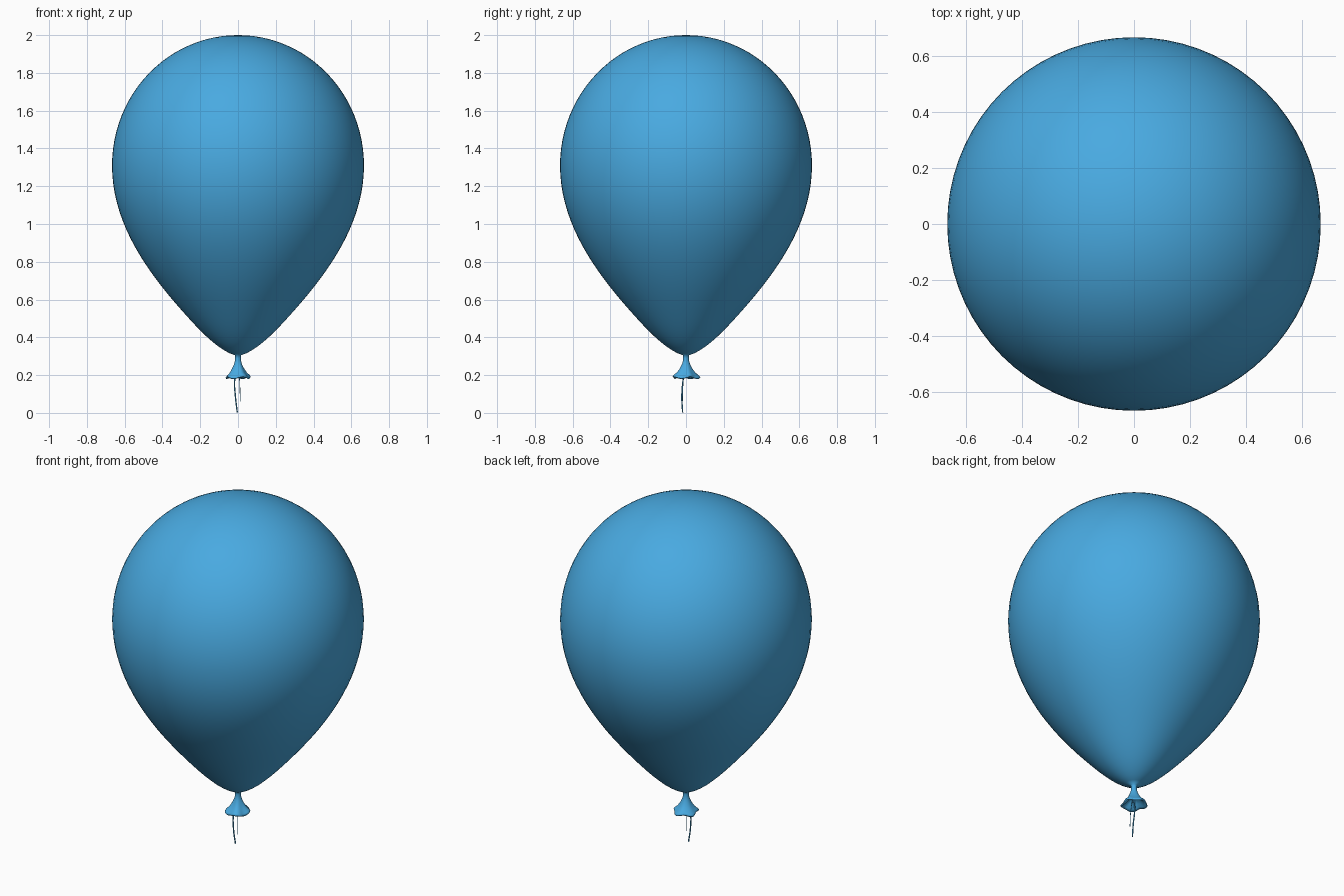
import bpy, bmesh, math
from mathutils import Vector
from mathutils.geometry import interpolate_bezier

if "Cube" in bpy.data.objects:
    bpy.data.objects.remove(bpy.data.objects["Cube"])

blue = bpy.data.materials.new("balloon blue")
blue.diffuse_color = (0.066, 0.40, 0.75, 1)
blue.use_nodes = True
blue.node_tree.nodes["Principled BSDF"].inputs["Base Color"].default_value = blue.diffuse_color


def revolve(name, profile, sides, wave=None):
    """Spin (radius, z) points round z; radius 0 gives a pole. wave(angle, i) -> (radius factor, dz)."""
    bm = bmesh.new()
    rings = []
    for i, (r, z) in enumerate(profile):
        if r == 0:
            rings.append([bm.verts.new((0, 0, z))] * sides)
            continue
        ring = []
        for k in range(sides):
            a = 2 * math.pi * k / sides
            f, dz = wave(a, i) if wave else (1, 0)
            ring.append(bm.verts.new((r * f * math.cos(a), r * f * math.sin(a), z + dz)))
        rings.append(ring)
    for lo, hi in zip(rings, rings[1:]):
        for k in range(sides):
            n = (k + 1) % sides
            bm.faces.new(list(dict.fromkeys((lo[k], lo[n], hi[n], hi[k]))))
    bmesh.ops.recalc_face_normals(bm, faces=bm.faces)
    for f in bm.faces:
        f.smooth = True
    me = bpy.data.meshes.new(name)
    bm.to_mesh(me)
    bm.free()
    me.materials.append(blue)
    ob = bpy.data.objects.new(name, me)
    bpy.context.collection.objects.link(ob)
    return ob


def strand(name, points, radius):
    cu = bpy.data.curves.new(name, 'CURVE')
    cu.dimensions = '3D'
    cu.bevel_depth = radius
    cu.bevel_resolution = 2
    cu.use_fill_caps = True
    sp = cu.splines.new('BEZIER')
    sp.bezier_points.add(len(points) - 1)
    for b, p in zip(sp.bezier_points, points):
        b.co = p
        b.handle_left_type = b.handle_right_type = 'AUTO'
    cu.materials.append(blue)
    ob = bpy.data.objects.new(name, cu)
    bpy.context.collection.objects.link(ob)


# Inflated body: tapered lower half as Bezier curves, near-spherical crown
R, ZC, TOP = 0.667, 1.31, 2.0
low = [(0.016, 0.305), (0.10, 0.33), (0.19, 0.42), (0.30, 0.545)]
mid = [(0.30, 0.545), (0.50, 0.77), (0.667, 1.02), (R, ZC)]
body = [(0.016, 0.29)]
for seg, n in ((low, 10), (mid, 18)):
    pts = interpolate_bezier(*[Vector((r, 0, z)) for r, z in seg], n)
    body += [(p.x, p.z) for p in pts[:-1]]
for k in range(24):
    t = math.pi / 2 * k / 24
    body.append((R * math.cos(t), ZC + (TOP - ZC) * math.sin(t)))
body.append((0, TOP))
revolve("balloon_body", body, 72)


# Tied neck flaring to a rippled, hollow lip
skirt = [(0.016, 0.30), (0.015, 0.28), (0.021, 0.258), (0.032, 0.235),
         (0.047, 0.212), (0.062, 0.198), (0.068, 0.19), (0.064, 0.184),
         (0.052, 0.191), (0.036, 0.206), (0.018, 0.222), (0, 0.228)]
strength = [0, 0, .1, .3, .6, .9, 1, 1, .9, .6, .3, 0]


def ripple(a, i):
    s = strength[i]
    return (1 + s * (0.07 * math.sin(5 * a + 0.6) + 0.06 * math.cos(2 * a + 2.8)),
            s * 0.005 * math.sin(4 * a))


revolve("neck_lip", skirt, 48, ripple)

# Strings hanging from the knot
strand("string", [(-0.008, -0.008, 0.225), (-0.018, -0.016, 0.17),
                  (-0.014, -0.022, 0.09), (-0.004, -0.018, 0.003)], 0.0035)
strand("string_tail", [(0.004, -0.006, 0.225), (0.009, -0.015, 0.16),
                       (0.012, -0.019, 0.06)], 0.0018)
